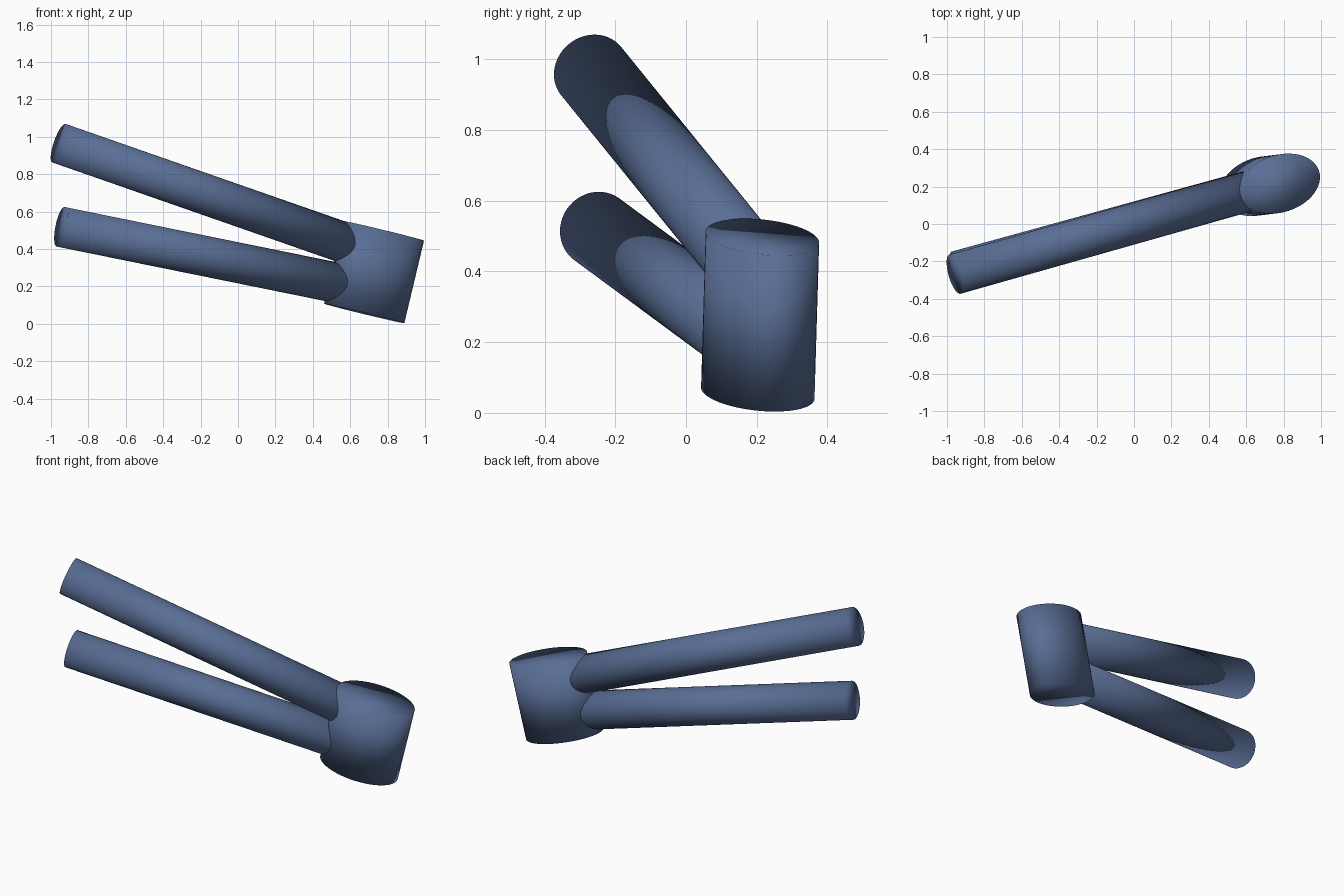
import bpy
from mathutils import Vector, Matrix

if "Cube" in bpy.data.objects:
    bpy.data.objects.remove(bpy.data.objects["Cube"])

paint = bpy.data.materials.new("slate_blue")
paint.diffuse_color = (0.1, 0.155, 0.3, 1)
paint.use_nodes = True
paint.node_tree.nodes["Principled BSDF"].inputs["Base Color"].default_value = paint.diffuse_color


def tube(name, start, end, major, minor, major_dir):
    """Capped, fully smooth tube between two points, with an elliptical section."""
    start, end = Vector(start), Vector(end)
    axis = (end - start).normalized()
    u = Vector(major_dir)
    u = (u - axis * u.dot(axis)).normalized()
    v = axis.cross(u)
    bpy.ops.mesh.primitive_cylinder_add(vertices=64, radius=1, depth=1)
    ob = bpy.context.object
    ob.name = name
    m = Matrix((u * major, v * minor, end - start)).transposed().to_4x4()
    m.translation = (start + end) / 2
    ob.data.transform(m)
    ob.data.materials.append(paint)
    bpy.ops.object.shade_smooth()
    return ob


def frame_tube(name, far_end, slope_y, slope_z, radius, x_end=0.69):
    """Round tube running from its far end into the head tube."""
    x, y, z = far_end
    run = x_end - x
    inner = (x_end, y + slope_y * run, z + slope_z * run)
    tube(name, far_end, inner, radius, radius, (0, 0, 1))


# Short oval head tube, leaning forward
tube("head_tube", (0.675, 0.203, 0.056), (0.78, 0.216, 0.497),
     0.226, 0.153, (0.2098, 0.0663, -0.052))

# Two long tubes joining it
frame_tube("top_tube", (-0.957, -0.268, 0.966), 0.283, -0.349, 0.109)
frame_tube("down_tube", (-0.948, -0.252, 0.519), 0.275, -0.203, 0.108)
